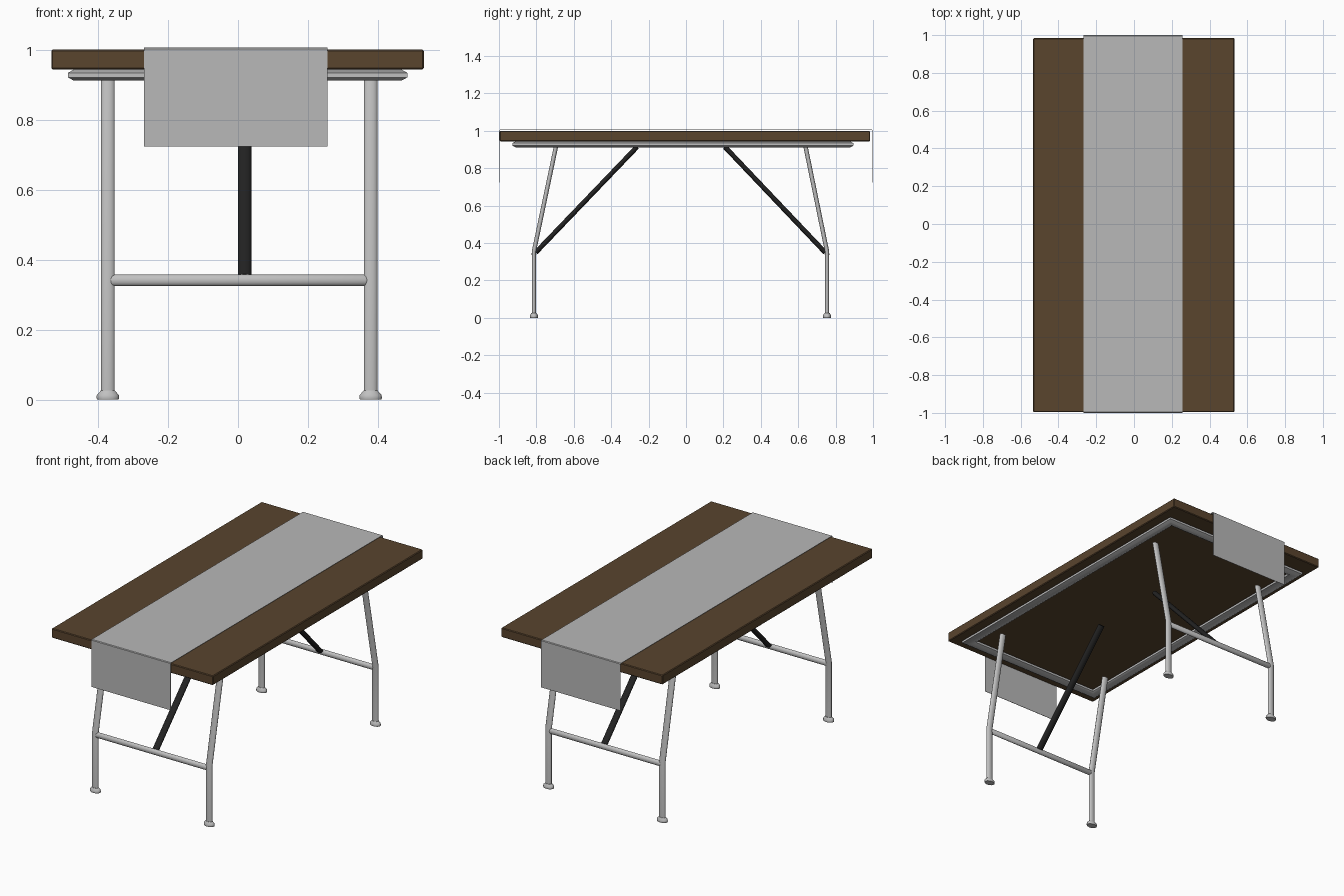
import bpy, bmesh
from math import cos, sin, tau, radians
from mathutils import Vector

cube = bpy.data.objects.get("Cube")
if cube:
    bpy.data.objects.remove(cube, do_unlink=True)


def material(name, rgb, roughness=0.6):
    m = bpy.data.materials.new(name)
    m.use_nodes = True
    m.diffuse_color = (*rgb, 1)
    bsdf = m.node_tree.nodes["Principled BSDF"]
    bsdf.inputs["Base Color"].default_value = (*rgb, 1)
    bsdf.inputs["Roughness"].default_value = roughness
    return m


wood = material("brown wood", (0.1, 0.058, 0.027))
metal = material("light grey metal", (0.53, 0.53, 0.53))
cloth = material("grey cloth", (0.48, 0.48, 0.48))
black = material("black metal", (0.016, 0.016, 0.016))


def add_object(name, bm, mat, smooth=True):
    bmesh.ops.recalc_face_normals(bm, faces=bm.faces)
    mesh = bpy.data.meshes.new(name)
    bm.to_mesh(mesh)
    bm.free()
    mesh.materials.append(mat)
    obj = bpy.data.objects.new(name, mesh)
    bpy.context.collection.objects.link(obj)
    if smooth:
        bpy.ops.object.select_all(action="DESELECT")
        obj.select_set(True)
        bpy.context.view_layer.objects.active = obj
        bpy.ops.object.shade_smooth_by_angle(angle=radians(50))
    return obj


def tube(name, path, side, r_side, r_other, mat, scales=None, closed=False, sides=14):
    """Sweep an oval along a planar path; side is the normal of that plane."""
    bm = bmesh.new()
    pts = [Vector(p) for p in path]
    side = Vector(side)
    n = len(pts)
    scales = scales or [1] * n
    rings = []
    for i, p in enumerate(pts):
        before = (p - pts[i - 1]).normalized() if i or closed else None
        after = (pts[(i + 1) % n] - p).normalized() if i < n - 1 or closed else before
        before = before or after
        tangent = (before + after).normalized()
        other = tangent.cross(side) / tangent.dot(before)
        rings.append([bm.verts.new(p + scales[i] * (side * r_side * cos(tau * (k + 0.5) / sides)
                                                    + other * r_other * sin(tau * (k + 0.5) / sides)))
                      for k in range(sides)])
    for i in range(n if closed else n - 1):
        a, b = rings[i], rings[(i + 1) % n]
        for k in range(sides):
            j = (k + 1) % sides
            bm.faces.new((a[k], a[j], b[j], b[k]))
    if not closed:
        bm.faces.new(rings[0])
        bm.faces.new(rings[-1])
    return add_object(name, bm, mat)


# Table top with slightly softened edges
bm = bmesh.new()
bmesh.ops.create_cube(bm, size=1)
for v in bm.verts:
    v.co = Vector((v.co.x * 1.065 - 0.001, v.co.y * 1.98 - 0.006, v.co.z * 0.056 + 0.972))
bmesh.ops.bevel(bm, geom=bm.edges[:], offset=0.004, segments=1, affect="EDGES")
add_object("table_top", bm, wood, smooth=False)

# Cloth runner hanging over both ends
bm = bmesh.new()
profile = [(-0.999, 0.724), (-0.999, 1.002), (-0.995, 1.005),
           (0.995, 1.005), (0.999, 1.002), (0.999, 0.724)]
rows = [[bm.verts.new((x, y, z)) for x in (-0.268, 0.256)] for y, z in profile]
for a, b in zip(rows, rows[1:]):
    bm.faces.new((a[0], a[1], b[1], b[0]))
runner = add_object("cloth_runner", bm, cloth, smooth=False)
thickness = runner.modifiers.new("thickness", "SOLIDIFY")
thickness.thickness = 0.002
thickness.offset = 0

# Frame rail running around the underside
x0, x1, y0, y1 = -0.458, 0.456, -0.9, 0.867
tube("under_rail", [(x0, y0, 0.9275), (x1, y0, 0.9275), (x1, y1, 0.9275), (x0, y1, 0.9275)],
     (0, 0, 1), 0.0168, 0.0305, metal, closed=True, sides=8)

# Two leg frames: end name, foot y, leg top y, brace top y
for end, foot_y, top_y, brace_y in (("front", -0.813, -0.696, -0.262),
                                    ("back", 0.754, 0.64, 0.208)):
    inward = 1 if foot_y < 0 else -1
    for which, x in (("right", -0.372), ("left", 0.379)):
        tube(f"{end}_{which}_leg",
             [(x, foot_y, 0.01), (x, foot_y, 0.355), (x, top_y, 0.912)],
             (1, 0, 0), 0.02, 0.0115, metal)
        tube(f"{end}_{which}_foot",
             [(x, foot_y, 0), (x, foot_y, 0.004), (x, foot_y, 0.013), (x, foot_y, 0.026)],
             (1, 0, 0), 0.033, 0.0225, metal, scales=[0.95, 1, 0.98, 0.62])
    tube(f"{end}_crossbar",
         [(x, foot_y, 0.341) for x in (-0.367, -0.36, 0.363, 0.37)],
         (0, 0, 1), 0.0168, 0.0125, metal, scales=[0.7, 1, 1, 0.7])
    tube(f"{end}_brace",
         [(0.019, foot_y + 0.01 * inward, 0.35), (0.019, brace_y, 0.914)],
         (1, 0, 0), 0.02, 0.013, black)
